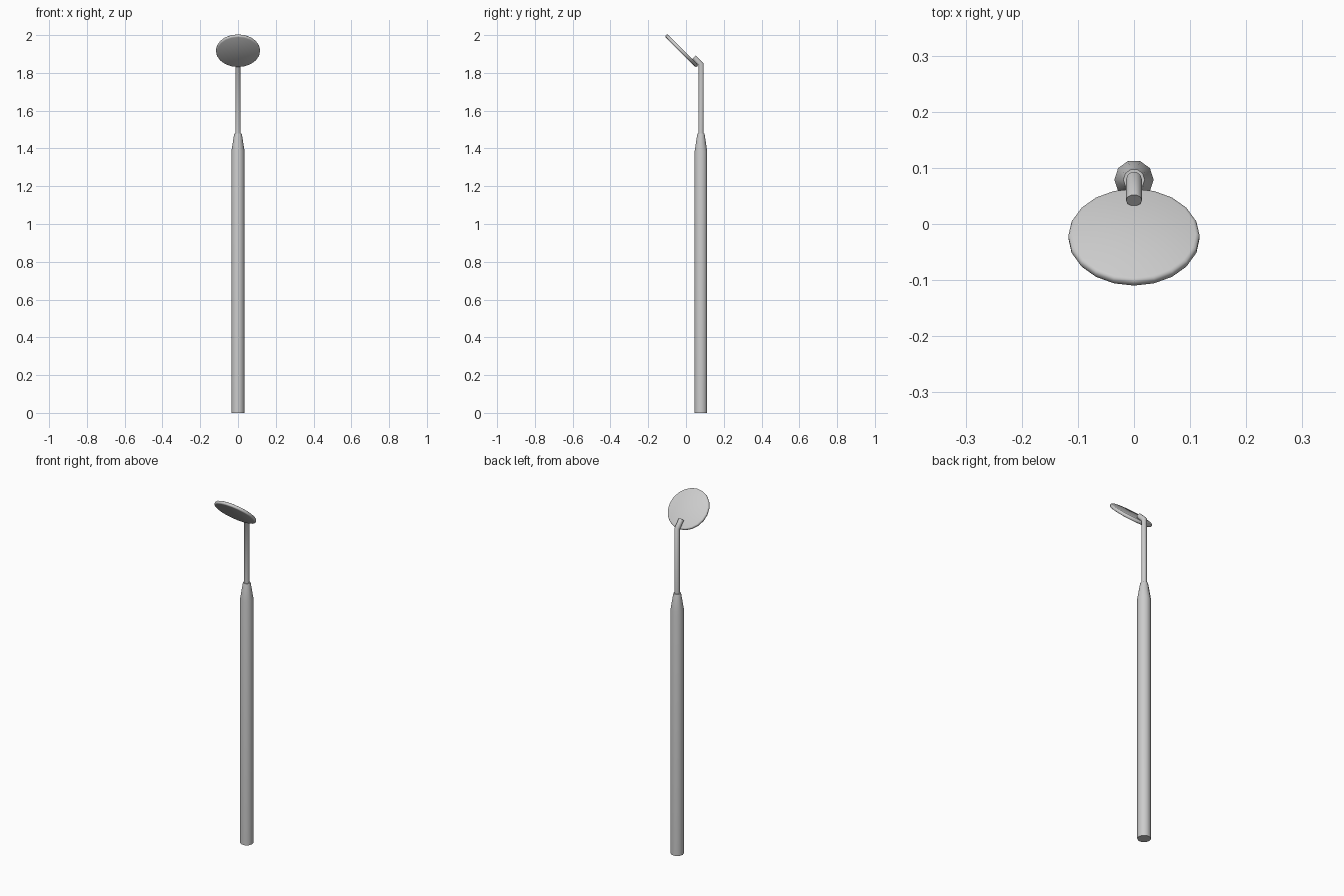
import bpy, bmesh, math
from mathutils import Vector, Matrix

if "Cube" in bpy.data.objects:
    bpy.data.objects.remove(bpy.data.objects["Cube"])

AXIS_Y = 0.079          # handle axis
TILT = math.radians(45)  # mirror tilt


def finish(name, bm, angle=35):
    bmesh.ops.recalc_face_normals(bm, faces=bm.faces[:])
    me = bpy.data.meshes.new(name)
    bm.to_mesh(me)
    bm.free()
    ob = bpy.data.objects.new(name, me)
    bpy.context.collection.objects.link(ob)
    bpy.ops.object.select_all(action='DESELECT')
    ob.select_set(True)
    bpy.context.view_layer.objects.active = ob
    bpy.ops.object.shade_smooth_by_angle(angle=math.radians(angle))
    return ob


def skin_rings(bm, rings):
    """Bridge vertex rings into a tube with capped ends."""
    loops = [[bm.verts.new(p) for p in ring] for ring in rings]
    n = len(loops[0])
    for a, b in zip(loops, loops[1:]):
        for i in range(n):
            j = (i + 1) % n
            bm.faces.new((a[i], a[j], b[j], b[i]))
    bm.faces.new(loops[0][::-1])
    bm.faces.new(loops[-1])


def lathe(name, profile, sides, matrix, angle=40):
    bm = bmesh.new()
    skin_rings(bm, [[matrix @ Vector((r * math.cos(math.tau * i / sides),
                                      r * math.sin(math.tau * i / sides), z))
                     for i in range(sides)] for r, z in profile])
    return finish(name, bm, angle)


# Handle: long shaft with tapered shoulder
lathe("handle", [(0.035, 0), (0.035, 1.385), (0.021, 1.472), (0.019, 1.48)],
      10, Matrix.Translation((0, AXIS_Y, 0)))

# Neck: thin rod with a mitred bend, lying along the back of the mirror
R, N = 0.0143, 10
KNEE, RUN = 1.846, 0.037
bm = bmesh.new()
rings = []
for y, z, tilt, stretch in ((AXIS_Y, 1.46, 0, 1),
                            (AXIS_Y, KNEE, TILT / 2, 1 / math.cos(TILT / 2)),
                            (AXIS_Y - RUN, KNEE + RUN, TILT, 1)):
    m = Matrix.Translation((0, y, z)) @ Matrix.Rotation(tilt, 4, 'X')
    rings.append([m @ Vector((R * math.cos(math.tau * i / N),
                              R * stretch * math.sin(math.tau * i / N), 0))
                  for i in range(N)])
skin_rings(bm, rings)
finish("neck", bm, 50)

# Mirror head: thin round disc with softened rim
disc_matrix = (Matrix.Translation((0, -0.0235, 1.9175))
               @ Matrix.Rotation(-TILT, 4, 'X'))
lathe("mirror_head", [(0.110, -0.009), (0.115, -0.007), (0.117, -0.003),
                      (0.117, 0.003), (0.115, 0.007), (0.110, 0.009)],
      20, disc_matrix, 50)
